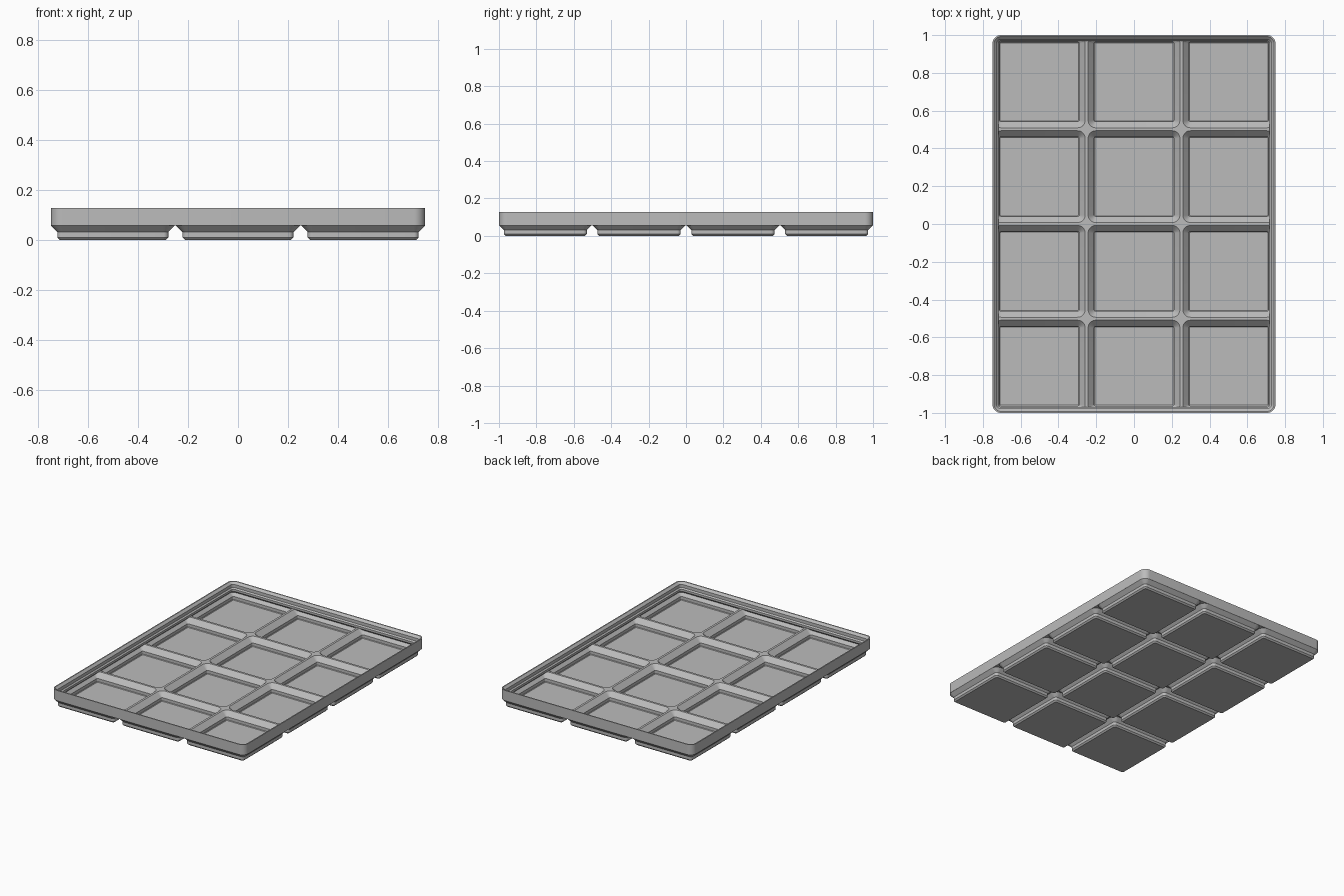
import bpy, bmesh, math

old = bpy.data.objects.get("Cube")
if old:
    bpy.data.objects.remove(old, do_unlink=True)

S = 2 / 167.5            # millimetres to scene units
PITCH, COLS, ROWS = 42, 3, 4
RADIUS = 3.75
CELL = 20.75             # half width of one foot
HALF_X, HALF_Y = COLS * PITCH / 2 - 0.25, ROWS * PITCH / 2 - 0.25

grey = bpy.data.materials.new("light grey")
grey.use_nodes = True
colour = (0.5, 0.5, 0.5, 1)
grey.diffuse_color = colour
grey.node_tree.nodes["Principled BSDF"].inputs["Base Color"].default_value = colour


def rounded_ring(bm, cx, cy, hx, hy, radius, z, steps=8):
    """Ring of vertices around a rounded rectangle."""
    ring = []
    for quarter, (sx, sy) in enumerate(((1, 1), (-1, 1), (-1, -1), (1, -1))):
        for i in range(steps + 1):
            a = (quarter + i / steps) * math.pi / 2
            x = cx + sx * (hx - radius) + radius * math.cos(a)
            y = cy + sy * (hy - radius) + radius * math.sin(a)
            ring.append(bm.verts.new((x * S, y * S, z * S)))
    return ring


def stack(name, centres, hx, hy, profile):
    """Closed solid lofted through (inset, height) rings at each centre."""
    bm = bmesh.new()
    for cx, cy in centres:
        rings = [rounded_ring(bm, cx, cy, hx - d, hy - d, max(RADIUS - d, 0.4), z)
                 for d, z in profile]
        for low, high in zip(rings, rings[1:]):
            n = len(low)
            for i in range(n):
                j = (i + 1) % n
                bm.faces.new((low[i], low[j], high[j], high[i]))
        bm.faces.new(rings[0][::-1])
        bm.faces.new(rings[-1])
    mesh = bpy.data.meshes.new(name)
    bm.to_mesh(mesh)
    bm.free()
    mesh.materials.append(grey)
    obj = bpy.data.objects.new(name, mesh)
    bpy.context.collection.objects.link(obj)
    return obj


def combine(target, other, operation):
    """Apply a boolean and discard the helper."""
    mod = target.modifiers.new("boolean", 'BOOLEAN')
    mod.operation, mod.object, mod.solver = operation, other, 'EXACT'
    bpy.context.view_layer.objects.active = target
    bpy.ops.object.modifier_apply(modifier=mod.name)
    bpy.data.objects.remove(other, do_unlink=True)


centres = [((c - (COLS - 1) / 2) * PITCH, (r - (ROWS - 1) / 2) * PITCH)
           for c in range(COLS) for r in range(ROWS)]
middle = [(0, 0)]

# Outer shell: rim wall with a chamfered foot under every cell
tray = stack("divided_tray", middle, HALF_X, HALF_Y, [(0, 4.75), (0, 10.75)])
feet = stack("feet", centres, CELL, CELL,
             [(2.95, 0), (2.15, 0.8), (2.15, 2.6), (0.01, 4.74), (0.05, 5)])
combine(tray, feet, 'UNION')

# Hollow: cell pockets and the open space above the ribs, held inside the lip
hollow = stack("hollow", centres, CELL, CELL,
               [(3.4, 0.95), (3.1, 1.25), (3.1, 3), (0.4, 5.7), (0.4, 6)])
above = stack("space_above_ribs", middle, HALF_X + 1, HALF_Y + 1, [(0, 5.7), (0, 12)])
combine(hollow, above, 'UNION')
lip = stack("lip_envelope", middle, HALF_X, HALF_Y,
            [(0.95, 0.5), (0.95, 4.15), (2.6, 5.8), (2.6, 7),
             (1.9, 7.7), (1.9, 9.5), (0.5, 10.9)])
combine(hollow, lip, 'INTERSECT')
combine(tray, hollow, 'DIFFERENCE')

# Smooth corners, crisp edges
bpy.ops.object.select_all(action='DESELECT')
tray.select_set(True)
bpy.context.view_layer.objects.active = tray
bpy.ops.object.shade_smooth_by_angle(angle=math.radians(30))
